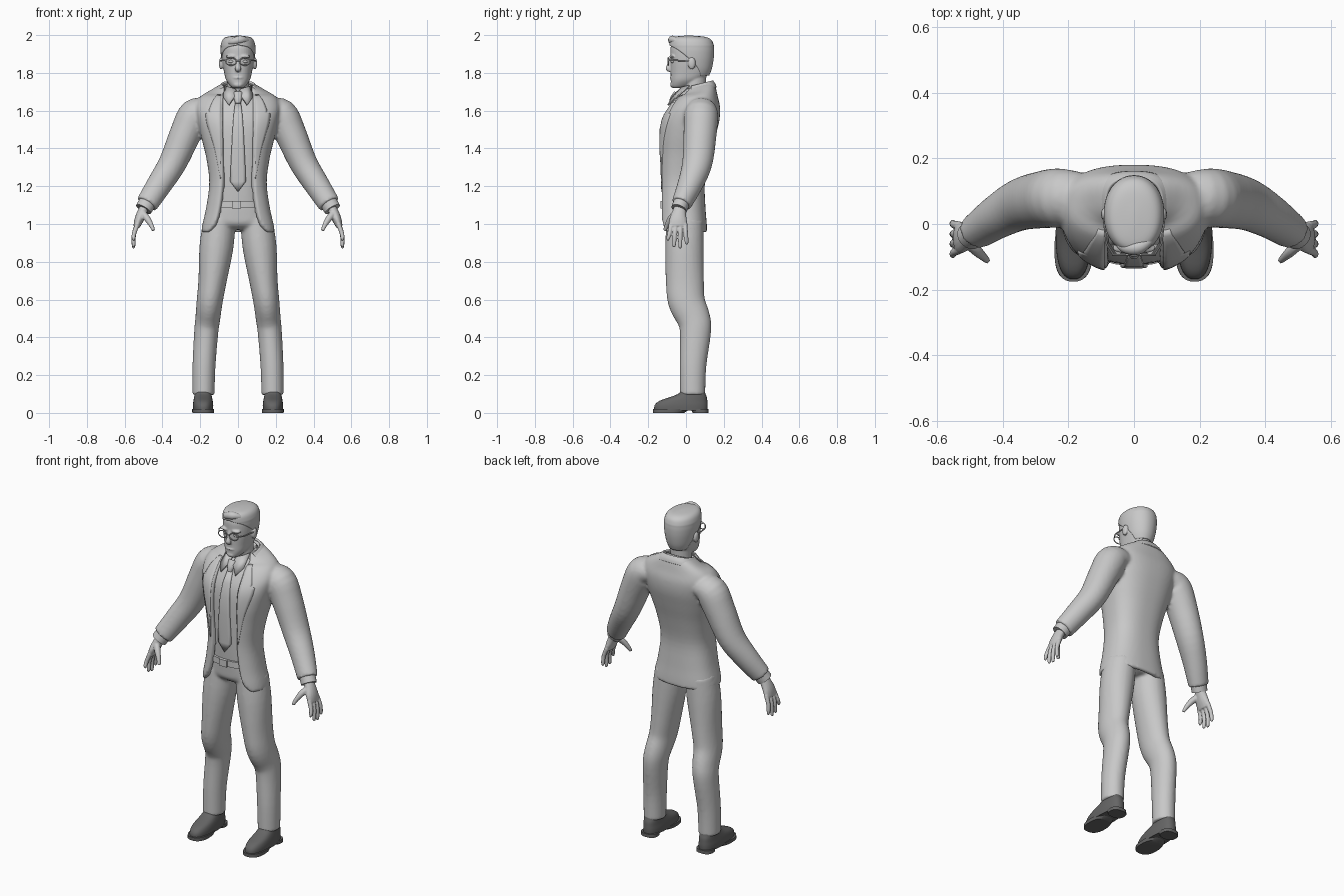
import bpy, bmesh, math
from mathutils import Vector

if "Cube" in bpy.data.objects:
    bpy.data.objects.remove(bpy.data.objects["Cube"], do_unlink=True)

POWER = 0.8   # superellipse exponent of the body sections
made = []


def material(name, value):
    m = bpy.data.materials.new(name)
    m.use_nodes = True
    colour = (value, value, value, 1)
    m.diffuse_color = colour
    m.node_tree.nodes["Principled BSDF"].inputs["Base Color"].default_value = colour
    return m


GREY = material("light grey", 0.58)
DARK = material("dark shoe grey", 0.13)


def dense(rows, k):
    """Catmull-Rom refinement of a list of number rows."""
    out = []
    for i in range(len(rows) - 1):
        a, b, c, d = rows[max(i - 1, 0)], rows[i], rows[i + 1], rows[min(i + 2, len(rows) - 1)]
        for s in range(k):
            t = s / k
            out.append([0.5 * (2 * q + (r - p) * t + (2 * p - 5 * q + 4 * r - w) * t * t
                        + (3 * q - p - 3 * r + w) * t ** 3) for p, q, r, w in zip(a, b, c, d)])
    return out + [list(rows[-1])]


def skin(bm, rings, closed=True):
    vs = [[bm.verts.new(p) for p in ring] for ring in rings]
    n = len(vs[0])
    for lo, hi in zip(vs, vs[1:]):
        for j in range(n if closed else n - 1):
            k = (j + 1) % n
            bm.faces.new((lo[j], lo[k], hi[k], hi[j]))
    if closed:
        bm.faces.new(vs[0][::-1])
        bm.faces.new(vs[-1])


def loft(bm, rows, k=4, n=40, cx=0, wall=0, power=POWER):
    """Stacked sections: z, half width, front y, back y, opening angle, tilt."""
    rows = [tuple(r) + (0,) * (6 - len(r)) for r in rows]
    is_open = any(r[4] for r in rows)
    rings = []
    for z, rx, yf, yb, ang, tilt in dense(rows, k):
        t0 = math.radians(max(ang, 0))

        def arc(inset):
            ring = []
            for j in range(n + 1 if is_open else n):
                t = t0 + (2 * math.pi - 2 * t0) * j / n
                s, c = math.sin(t), math.cos(t)
                x = (rx - inset) * math.copysign(abs(s) ** power, s)
                y = (yf + yb) / 2 - ((yb - yf) / 2 - inset) * math.copysign(abs(c) ** power, c)
                ring.append((cx + x, y, z + tilt * (y - 0.07)))
            return ring
        rings.append(arc(0) + arc(wall)[::-1] if wall else arc(0))
    skin(bm, rings, bool(wall) or not is_open)


def tube(bm, pts, k=4, n=16):
    """Tube along points: x, y, z, radius towards y, other radius."""
    pts = dense(pts, k)
    rings = []
    for i, p in enumerate(pts):
        t = (Vector(pts[min(i + 1, len(pts) - 1)][:3]) - Vector(pts[max(i - 1, 0)][:3])).normalized()
        a = (Vector((0, 1, 0)) - t * t.y).normalized()
        b = t.cross(a)
        rings.append([Vector(p[:3]) + a * p[3] * math.cos(u) + b * p[4] * math.sin(u)
                      for u in (2 * math.pi * j / n for j in range(n))])
    skin(bm, rings)


def ball(bm, centre, size):
    new = bmesh.ops.create_uvsphere(bm, u_segments=20, v_segments=12, radius=1)["verts"]
    for v in new:
        v.co = Vector([c + s * q for c, s, q in zip(centre, size, v.co)])


def finish(name, bm, mat=GREY, solid=0, mirror=False, voxel=0, smooth=0):
    bmesh.ops.remove_doubles(bm, verts=bm.verts, dist=1e-5)
    me = bpy.data.meshes.new(name)
    bm.to_mesh(me)
    bm.free()
    me.materials.append(mat)
    ob = bpy.data.objects.new(name, me)
    bpy.context.collection.objects.link(ob)
    if solid:
        m = ob.modifiers.new("thickness", "SOLIDIFY")
        m.thickness, m.offset = solid, -1
    if mirror:
        m = ob.modifiers.new("mirror", "MIRROR")
        m.use_mirror_merge = False
    if voxel:
        m = ob.modifiers.new("blend", "REMESH")
        m.mode, m.voxel_size, m.use_smooth_shade = "VOXEL", voxel, True
        m = ob.modifiers.new("soften", "SMOOTH")
        m.factor, m.iterations = 0.5, smooth
    made.append(ob)
    return ob


def drape(name, target, rows, lift, mirror=False, n=5):
    """Thin cloth laid on the front of a target; rows are z, x start, x end."""
    bpy.context.view_layer.update()
    ev = target.evaluated_get(bpy.context.evaluated_depsgraph_get())
    bm, rings, y = bmesh.new(), [], -0.1
    for z, x0, x1 in rows:
        ring = []
        for j in range(n + 1):
            x = x0 + (x1 - x0) * j / n
            hit, loc, _, _ = ev.ray_cast(Vector((x, -1, z)), Vector((0, 1, 0)))
            y = loc.y if hit else y
            ring.append((x, y - lift, z))
        rings.append(ring)
    skin(bm, rings, False)
    return finish(name, bm, solid=lift + 0.006, mirror=mirror)


# Jacket: open-fronted shell blended with both sleeves; last value is the front edge x
bm = bmesh.new()
shell = [(.955, .195, -.145, .112, .165), (1.0, .188, -.147, .11, .125), (1.09, .168, -.146, .103, .1),
         (1.22, .152, -.145, .1, .085), (1.35, .168, -.147, .125, .085), (1.46, .195, -.147, .155, .085),
         (1.55, .215, -.135, .177, .085), (1.62, .225, -.095, .18, .085),
         (1.675, .2, -.045, .168, .082), (1.71, .135, -.015, .155, .078), (1.735, .09, 0, .14, .068)]
loft(bm, [(z, rx, yf, yb, math.degrees(math.asin(min(1, ex / rx) ** (1 / POWER))), 0.25 if z > 1.7 else 0)
          for z, rx, yf, yb, ex in shell], n=56, wall=0.028)
sleeve = [(.16, .085, 1.6, .075, .06), (.225, .08, 1.58, .09, .087), (.275, .075, 1.485, .088, .084),
          (.345, .06, 1.325, .08, .074), (.416, .022, 1.21, .067, .067), (.483, -.025, 1.105, .053, .059)]
for side in (1, -1):
    tube(bm, [(side * p[0],) + p[1:] for p in sleeve], n=28)
jacket = finish("jacket", bm, voxel=0.009, smooth=5)

# Lapels and jacket collar
drape("lapels", jacket, dense([(1.24, .09, .094), (1.4, .09, .125), (1.53, .09, .165), (1.585, .09, .172)], 4)
      + [(1.59, .09, .15)] + dense([(1.6, .09, .155), (1.65, .09, .135), (1.685, .09, .11)], 3), 0.005, True)
bm = bmesh.new()
loft(bm, [(1.7, .122, -.02, .162, 64, .25), (1.72, .108, -.015, .156, 64, .25), (1.742, .086, -.01, .143, 64, .25)])
finish("jacket_collar", bm, solid=0.012)

# Shirt, its collar band and collar flaps
bm = bmesh.new()
loft(bm, [(1.05, .135, -.11, .08), (1.2, .125, -.12, .08), (1.4, .145, -.124, .1), (1.54, .17, -.114, .13),
          (1.63, .15, -.075, .13), (1.7, .075, -.028, .12)])
shirt = finish("shirt", bm)
bm = bmesh.new()
loft(bm, [(1.67, .078, -.03, .125, 3, .3), (1.735, .07, -.022, .118, 3, .3)], k=2)
finish("shirt_collar", bm, solid=0.008)
bm = bmesh.new()
skin(bm, [[(.012, -.068, 1.685), (.05, -.098, 1.632), (.078, -.055, 1.67)],
          [(.012, -.035, 1.715), (.045, -.025, 1.725), (.072, .015, 1.735)]], False)
finish("collar_flaps", bm, solid=0.008, mirror=True)

# Tie
tie = [(1.17, 0, 0), (1.225, -.042, .042), (1.3, -.039, .039), (1.4, -.034, .034), (1.5, -.029, .029),
       (1.58, -.023, .023), (1.645, -.015, .015)]
drape("tie", shirt, tie, 0.012)
bm = bmesh.new()
tube(bm, [(0, -.078, 1.638, .012, .013), (0, -.068, 1.665, .016, .022), (0, -.05, 1.695, .014, .024)])
finish("tie_knot", bm)

# Trousers
bm = bmesh.new()
loft(bm, [(.97, .1, -.07, .06), (1.0, .165, -.105, .095), (1.05, .16, -.112, .09), (1.11, .14, -.115, .08)])
leg = [(.183, .035, .095, .067, .059), (.18, .037, .25, .071, .061), (.168, .05, .43, .083, .064),
       (.16, .04, .5, .089, .066), (.15, .003, .59, .098, .069), (.135, -.006, .7, .101, .075),
       (.114, -.008, .88, .102, .09), (.098, -.005, 1.02, .098, .085)]
for side in (1, -1):
    tube(bm, [(side * p[0],) + p[1:] for p in leg], n=28)
finish("trousers", bm, voxel=0.009, smooth=5)

# Belt and buckle
bm = bmesh.new()
loft(bm, [(1.085, .145, -.127, .08), (1.122, .14, -.127, .08)], k=1)
finish("belt", bm)
bm = bmesh.new()
bmesh.ops.create_cube(bm, size=1)
for v in bm.verts:
    v.co = Vector((v.co.x * .05 - .008, v.co.y * .012 - .129, v.co.z * .04 + 1.103))
finish("belt_buckle", bm)

# Shoes with separate sole and heel
bm = bmesh.new()
loft(bm, [(.012, .053, -.168, .113), (.04, .054, -.166, .115), (.064, .051, -.14, .113),
          (.085, .047, -.08, .11), (.105, .044, -.035, .102), (.13, .042, -.025, .095)], k=3, cx=.185)
finish("shoe_uppers", bm, DARK, mirror=True)
bm = bmesh.new()
loft(bm, [(0, .057, -.175, -.01), (.02, .058, -.176, .02)], k=1, cx=.185)
loft(bm, [(0, .05, .035, .12), (.02, .05, .025, .12)], k=1, cx=.185)
finish("shoe_soles", bm, DARK, mirror=True)

# Shirt cuffs
bm = bmesh.new()
tube(bm, [(.475, -.02, 1.12, .044, .047), (.5, -.037, 1.078, .042, .045)], k=2, n=24)
finish("shirt_cuffs", bm, mirror=True)

# Hands: palm, four fingers and thumb
bm = bmesh.new()
tube(bm, [(.485, -.028, 1.105, .03, .024), (.508, -.036, 1.06, .037, .026), (.525, -.042, 1.02, .047, .024),
          (.537, -.042, .985, .048, .017)])
for y0, y1, tip in ((-.079, -.095, .912), (-.054, -.063, .878), (-.029, -.031, .872), (-.005, .003, .892)):
    tube(bm, [(.532, y0, 1.0, .013, .013), (.55, (y0 + y1) / 2, .95, .012, .012),
              (.553, y1, tip + .012, .01, .01), (.55, y1, tip, .005, .005)], n=10)
tube(bm, [(.51, -.05, 1.06, .02, .02), (.482, -.08, 1.03, .017, .018), (.46, -.1, .995, .013, .013),
          (.447, -.113, .965, .009, .009)], n=10)
finish("hands", bm, mirror=True, voxel=0.004, smooth=3)

# Head: skull, neck, nose, brows, lips and ears blended together
bm = bmesh.new()
loft(bm, [(1.72, .026, -.07, -.015), (1.732, .042, -.079, .03), (1.762, .063, -.081, .085),
          (1.8, .073, -.081, .122), (1.85, .082, -.082, .136), (1.9, .086, -.083, .142),
          (1.94, .083, -.08, .14), (1.975, .065, -.06, .115)], power=.88)
tube(bm, [(0, .055, 1.63, .064, .064), (0, .047, 1.72, .06, .06), (0, .047, 1.81, .062, .06)], n=24)
tube(bm, [(0, -.076, 1.882, .01, .01), (0, -.088, 1.84, .013, .012), (0, -.094, 1.822, .014, .016),
          (0, -.084, 1.81, .008, .012)])
ball(bm, (0, -.079, 1.774), (.026, .007, .005))
ball(bm, (0, -.072, 1.737), (.024, .012, .014))
for side in (1, -1):
    ball(bm, (side * .036, -.073, 1.887), (.03, .015, .009))
    ball(bm, (side * .09, .03, 1.85), (.011, .02, .032))
finish("head", bm, voxel=0.0045, smooth=3)

# Hair: cap that opens around the face, with a swept quiff
bm = bmesh.new()
loft(bm, [(1.785, .064, -.05, .122, 118), (1.82, .078, -.07, .136, 108), (1.87, .088, -.083, .146, 86),
          (1.91, .092, -.087, .149, 62), (1.935, .092, -.088, .148, 38), (1.95, .091, -.088, .146, 0),
          (1.975, .082, -.084, .134, 0), (1.99, .062, -.066, .105, 0), (1.996, .02, -.02, .05, 0),
          (1.997, 0, .015, .015, 0)], power=.95)
finish("hair", bm, solid=0.012)
bm = bmesh.new()
tube(bm, [(-.05, -.05, 1.957, .012, .01), (-.028, -.07, 1.965, .018, .018), (.01, -.072, 1.975, .022, .022),
          (.04, -.056, 1.972, .016, .016), (.062, -.035, 1.96, .008, .008)])
finish("quiff", bm)

# Glasses: rims, bridge and temples
bm = bmesh.new()
tube(bm, [(.037 + .028 * math.cos(a), -.094, 1.86 + .02 * math.sin(a), .003, .003)
          for a in (math.pi * i / 12 for i in range(25))], k=1, n=8)
tube(bm, [(-.01, -.096, 1.864, .003, .003), (.01, -.096, 1.864, .003, .003)], k=1, n=8)
tube(bm, [(.064, -.092, 1.866, .003, .004), (.084, -.06, 1.866, .003, .004),
          (.094, .03, 1.864, .003, .004)], k=1, n=8)
finish("glasses", bm, mirror=True)

# Eyes
bm = bmesh.new()
ball(bm, (.036, -.07, 1.86), (.015, .011, .008))
finish("eyes", bm, mirror=True)

# Smooth shading that keeps hard edges
bpy.ops.object.select_all(action="DESELECT")
for ob in made:
    ob.select_set(True)
bpy.context.view_layer.objects.active = made[0]
bpy.ops.object.shade_smooth_by_angle(angle=math.radians(40))
